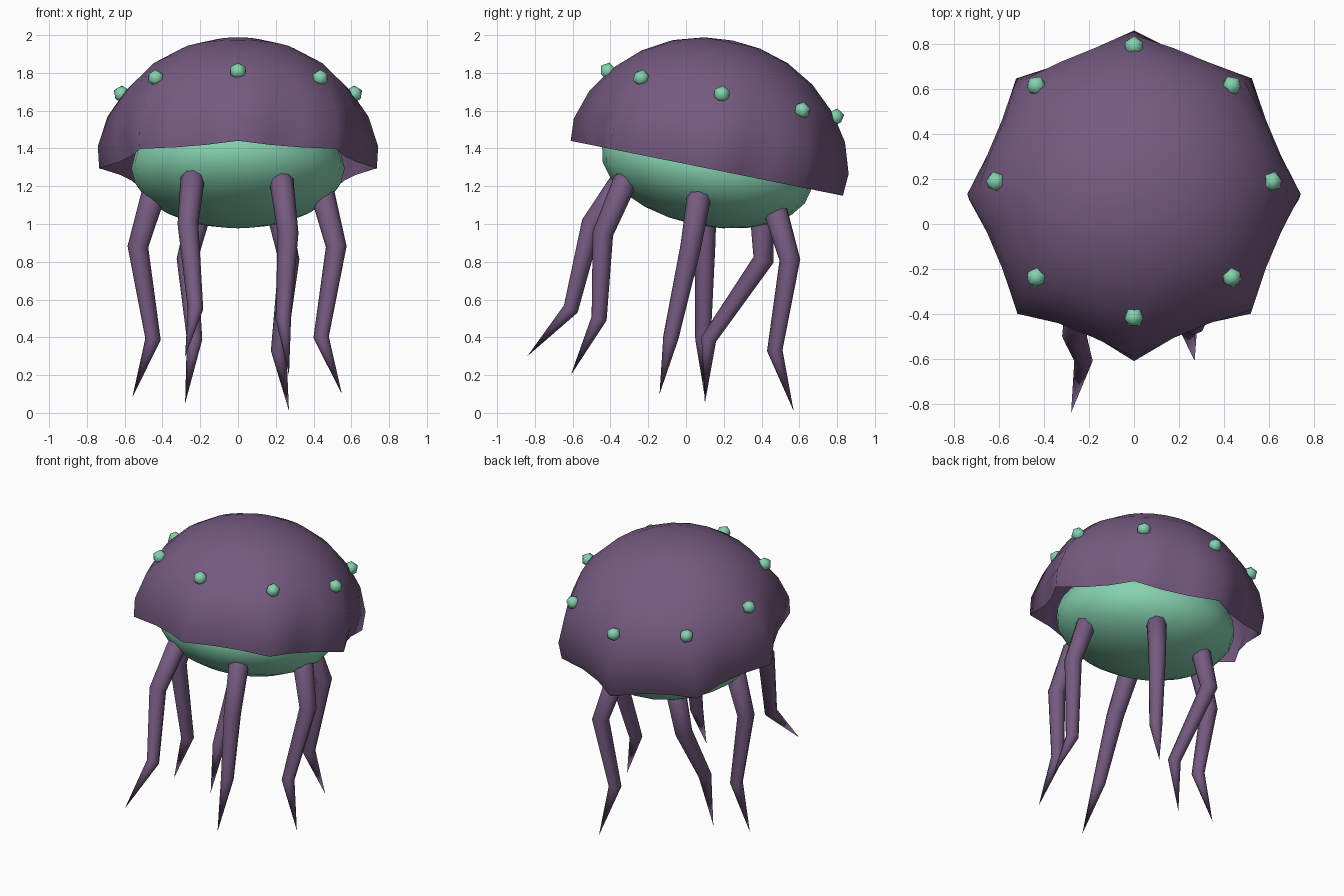
import bpy, bmesh, math
from mathutils import Vector, Matrix

cube = bpy.data.objects.get("Cube")
if cube:
    bpy.data.objects.remove(cube, do_unlink=True)


def material(name, rgb):
    m = bpy.data.materials.new(name)
    m.use_nodes = True
    m.diffuse_color = (*rgb, 1)
    m.node_tree.nodes["Principled BSDF"].inputs["Base Color"].default_value = (*rgb, 1)
    return m


purple = material("dusky purple", (0.178, 0.102, 0.216))
green = material("sea green", (0.235, 0.64, 0.43))

# Everything on the bell shares one tilted frame
TILT = Matrix.Translation((0, 0.11, 1.295)) @ Matrix.Rotation(math.radians(-11.4), 4, "X")


def finish(bm, name, mat, matrix=Matrix(), angle=60):
    bmesh.ops.recalc_face_normals(bm, faces=bm.faces)
    mesh = bpy.data.meshes.new(name)
    bm.to_mesh(mesh)
    bm.free()
    obj = bpy.data.objects.new(name, mesh)
    bpy.context.collection.objects.link(obj)
    mesh.materials.append(mat)
    obj.matrix_world = matrix
    bpy.ops.object.select_all(action="DESELECT")
    obj.select_set(True)
    bpy.context.view_layer.objects.active = obj
    bpy.ops.object.shade_smooth_by_angle(angle=math.radians(angle))
    return obj


def bridge(bm, a, b):
    n = len(a)
    for i in range(n):
        j = (i + 1) % n
        bm.faces.new((a[i], a[j], b[j], b[i]))


def fan(bm, ring, tip):
    for i in range(len(ring)):
        bm.faces.new((ring[i], ring[(i + 1) % len(ring)], tip))


# Bell: open dome whose eight ridges fade towards the crown
SEGMENTS = 24
profile = [(0.735, 0), (0.742, 0.12), (0.69, 0.28), (0.595, 0.42),
           (0.46, 0.545), (0.31, 0.63), (0.15, 0.677)]
bm = bmesh.new()
rings = []
for radius, height in profile:
    fade = max(0, 1 - height / 0.5)
    ring = []
    for i in range(SEGMENTS):
        a = math.tau * i / SEGMENTS
        r = radius * (1 if i % 3 == 0 else 1 - 0.115 * fade)
        ring.append(bm.verts.new((r * math.cos(a), r * math.sin(a), height)))
    rings.append(ring)
for low, high in zip(rings, rings[1:]):
    bridge(bm, low, high)
fan(bm, rings[-1], bm.verts.new((0, 0, 0.69)))
finish(bm, "bell", purple, TILT)

# Body: flattened ball hanging inside the bell
bm = bmesh.new()
bmesh.ops.create_uvsphere(bm, u_segments=24, v_segments=12, radius=1)
bmesh.ops.scale(bm, vec=(0.565, 0.565, 0.305), verts=bm.verts)
finish(bm, "body", green, TILT)

# Spots: one bump on each ridge
for i in range(8):
    a = math.tau * i / 8
    bm = bmesh.new()
    bmesh.ops.create_icosphere(bm, subdivisions=1, radius=0.047)
    place = Matrix.Rotation(a, 4, "Z") @ Matrix.Translation((0.615, 0, 0.4))
    finish(bm, f"spot_{i + 1}", green, TILT @ place)


# Tentacles: tapered tubes with two knees, a blunt root and a pointed tip
def tentacle(name, points, sides=8):
    pts = [Vector(p) for p in points]
    bm = bmesh.new()
    tubes = []
    first = (pts[1] - pts[0]).normalized()
    stations = [(pts[0] - first * 0.035, first, 0.042), (pts[0], first, 0.064)]
    for k, r in ((1, 0.055), (2, 0.041)):
        before = (pts[k] - pts[k - 1]).normalized()
        after = (pts[k + 1] - pts[k]).normalized()
        stations.append((pts[k], (before + after).normalized(), r))
    for centre, axis, r in stations:
        u = Vector((0, 1, 0)).cross(axis).normalized()
        v = axis.cross(u)
        tubes.append([bm.verts.new(centre + r * (u * math.cos(t) + v * math.sin(t)))
                      for t in (math.tau * i / sides for i in range(sides))])
    for a, b in zip(tubes, tubes[1:]):
        bridge(bm, a, b)
    fan(bm, tubes[-1], bm.verts.new(pts[-1]))
    bm.faces.new(tubes[0])
    finish(bm, name, purple)


tentacle("front_right_tentacle",
         [(-0.24, -0.33, 1.24), (-0.265, -0.5, 1.0), (-0.225, -0.61, 0.55), (-0.28, -0.84, 0.3)])
tentacle("front_left_tentacle",
         [(0.23, -0.32, 1.23), (0.265, -0.44, 0.95), (0.24, -0.46, 0.5), (0.27, -0.61, 0.2)])
tentacle("middle_right_tentacle",
         [(-0.45, 0.1, 1.15), (-0.53, 0.1, 0.88), (-0.45, 0.09, 0.39), (-0.56, 0.1, 0.08)])
tentacle("middle_left_tentacle",
         [(0.45, 0.07, 1.15), (0.52, 0.025, 0.88), (0.44, -0.08, 0.4), (0.55, -0.14, 0.1)])
tentacle("back_right_tentacle",
         [(-0.2, 0.4, 1.08), (-0.27, 0.41, 0.81), (-0.23, 0.12, 0.39), (-0.28, 0.1, 0.05)])
tentacle("back_left_tentacle",
         [(0.21, 0.47, 1.08), (0.27, 0.55, 0.81), (0.215, 0.47, 0.33), (0.27, 0.57, 0.01)])
